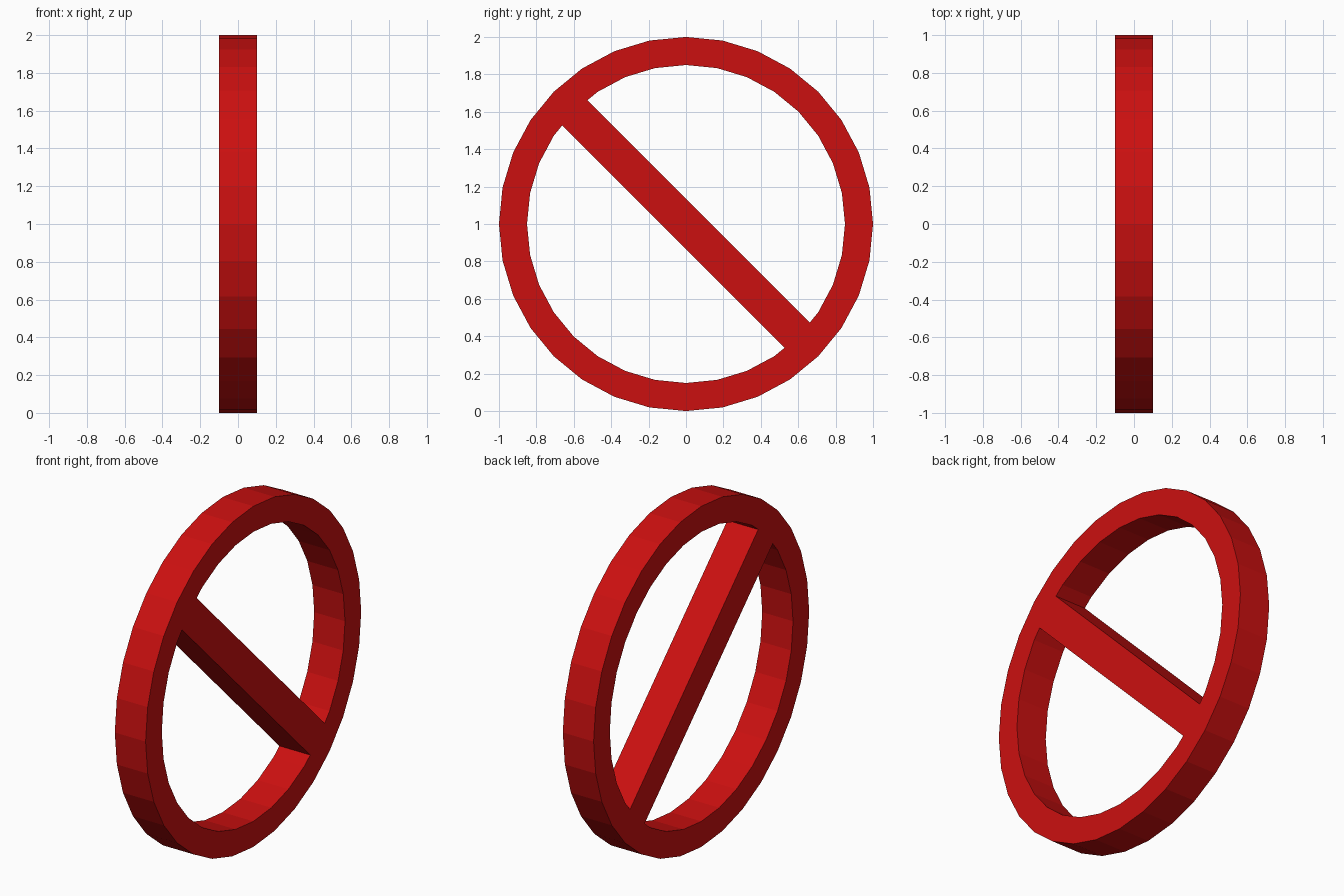
import bpy, bmesh
from math import sin, cos, pi
from mathutils import Vector

if "Cube" in bpy.data.objects:
    bpy.data.objects.remove(bpy.data.objects["Cube"])

SIDES, R_OUT, R_IN, HALF, CZ = 32, 1.0, 0.85, 0.1, 1.0
BAR = 0.135  # bar edge offset, measured along y + z

red = bpy.data.materials.new("red")
red.diffuse_color = (0.6, 0.005, 0.005, 1)
red.use_nodes = True
red.node_tree.nodes["Principled BSDF"].inputs["Base Color"].default_value = red.diffuse_color


def point(radius, i):
    a = 2 * pi * i / SIDES
    return Vector((0, radius * cos(a), CZ + radius * sin(a)))


def extrude_faces(name, polygons):
    """Extrude flat polygons in the y-z plane through the full thickness."""
    bm = bmesh.new()
    for poly in polygons:
        bm.faces.new([bm.verts.new(p - Vector((HALF, 0, 0))) for p in poly])
    bmesh.ops.remove_doubles(bm, verts=bm.verts, dist=1e-5)
    ext = bmesh.ops.extrude_face_region(bm, geom=bm.faces[:], use_keep_orig=True)
    moved = [v for v in ext["geom"] if isinstance(v, bmesh.types.BMVert)]
    bmesh.ops.translate(bm, verts=moved, vec=(2 * HALF, 0, 0))
    bmesh.ops.recalc_face_normals(bm, faces=bm.faces)
    mesh = bpy.data.meshes.new(name)
    bm.to_mesh(mesh)
    bm.free()
    mesh.materials.append(red)
    obj = bpy.data.objects.new(name, mesh)
    bpy.context.collection.objects.link(obj)
    return obj


# Outer ring, 32 flat segments
extrude_faces("ring", [
    [point(R_OUT, i), point(R_OUT, i + 1), point(R_IN, i + 1), point(R_IN, i)]
    for i in range(SIDES)])

# Diagonal bar, its ends fitted to the inner wall of the ring
corner = point(R_IN, 12)
ends = []
for neighbour, offset in ((point(R_IN, 11), BAR), (point(R_IN, 13), -BAR)):
    total = neighbour.y + neighbour.z - CZ
    ends.append(corner.lerp(neighbour, offset / total))
upper = [ends[0], corner, ends[1]]
lower = [Vector((0, -p.y, 2 * CZ - p.z)) for p in upper]
extrude_faces("diagonal_bar", [upper + lower])
